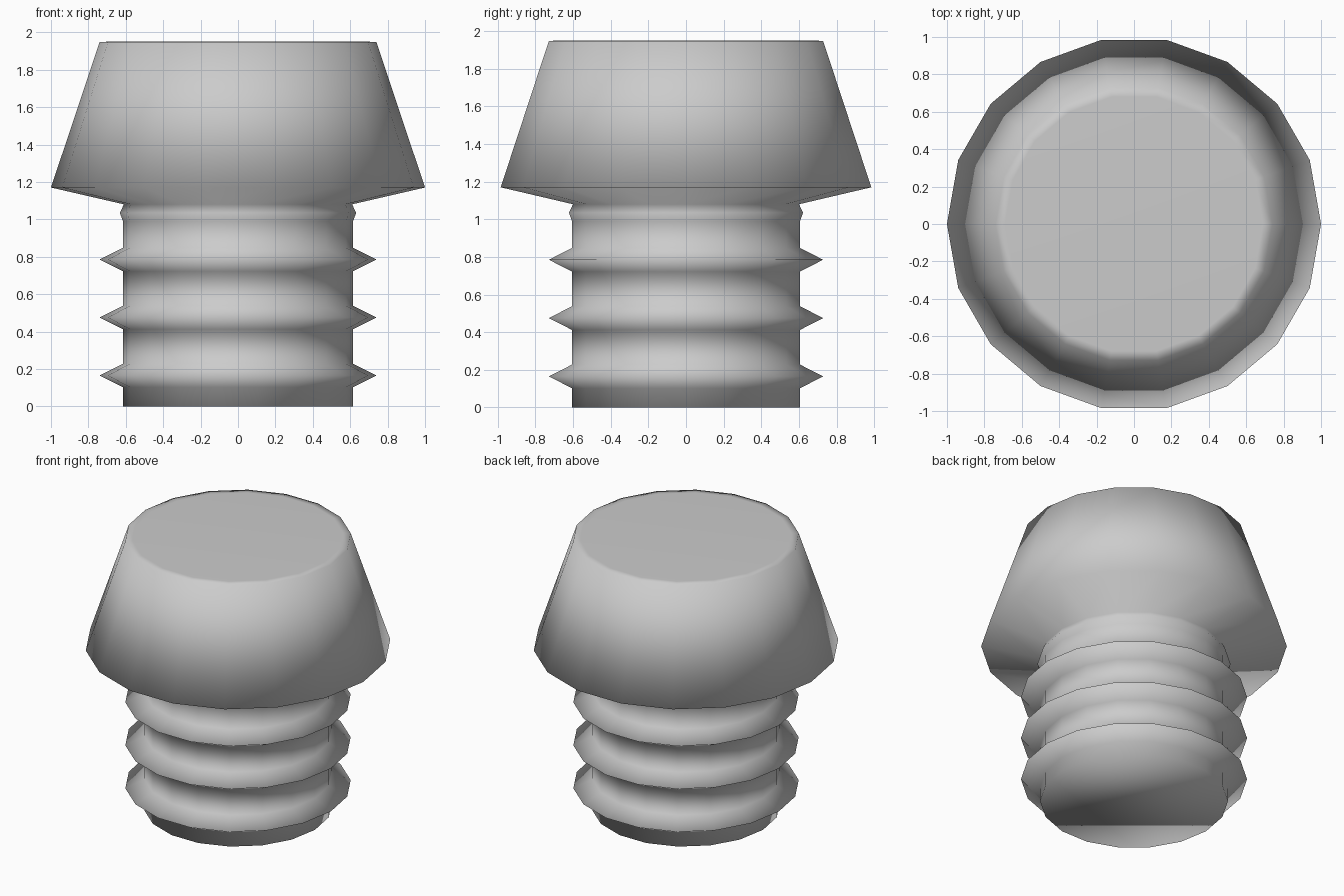
import bpy
import bmesh
from math import cos, sin, tau

SIDES = 18

cube = bpy.data.objects.get("Cube")
if cube:
    bpy.data.objects.remove(cube, do_unlink=True)

grey = bpy.data.materials.new("light grey")
grey.use_nodes = True
COLOUR = (0.6, 0.6, 0.6, 1)
grey.diffuse_color = COLOUR
grey.node_tree.nodes["Principled BSDF"].inputs["Base Color"].default_value = COLOUR


def lathe(name, profile):
    """Turn a (radius, height) profile about z and cap both ends."""
    bm = bmesh.new()
    rings = [[bm.verts.new((r * cos(tau * i / SIDES), r * sin(tau * i / SIDES), z))
              for i in range(SIDES)] for r, z in profile]
    for low, high in zip(rings, rings[1:]):
        for i in range(SIDES):
            j = (i + 1) % SIDES
            bm.faces.new((low[i], low[j], high[j], high[i]))
    bm.faces.new(rings[0][::-1])
    bm.faces.new(rings[-1])
    for face in bm.faces:
        face.smooth = True
    mesh = bpy.data.meshes.new(name)
    bm.to_mesh(mesh)
    bm.free()
    mesh.materials.append(grey)
    obj = bpy.data.objects.new(name, mesh)
    bpy.context.collection.objects.link(obj)
    return obj


# Straight stem with three sharp ribs
SHAFT, RIB = 0.615, 0.74
profile = [(SHAFT, 0)]
for z in (0.165, 0.475, 0.785):
    profile += [(SHAFT, z - 0.063), (RIB, z), (SHAFT, z + 0.063)]

# Small collar under the head
profile += [(SHAFT, 0.99), (0.632, 1.035), (0.61, 1.08)]

# Flared head tapering to a flat top
profile += [(1.0, 1.17), (0.74, 1.948), (0.69, 1.95)]

lathe("ribbed_plug", profile)
